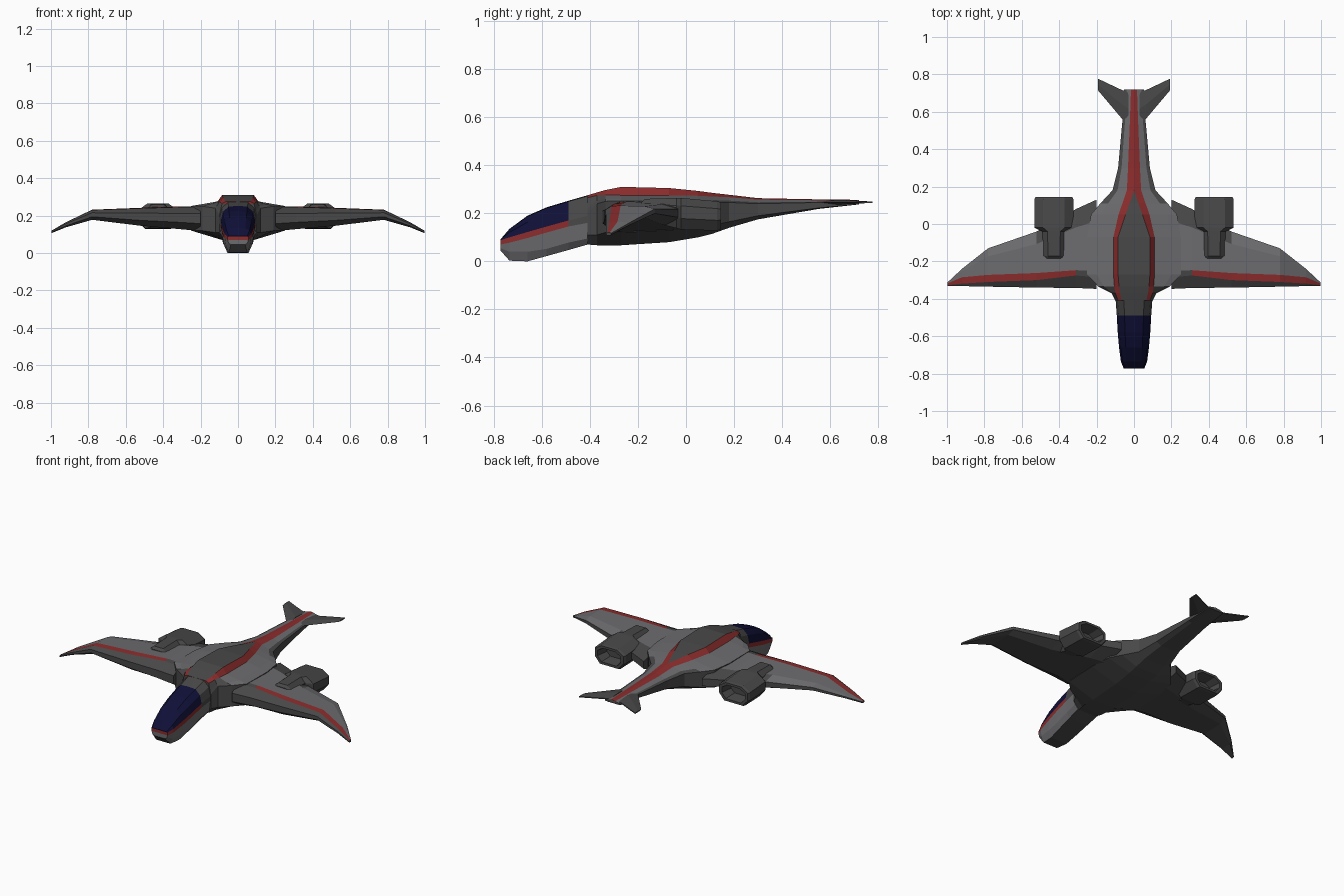
import bpy, bmesh


def material(name, rgb):
    m = bpy.data.materials.new(name)
    m.diffuse_color = (*rgb, 1)
    return m


DARK, GREY, RED, NAVY = range(4)
MATERIALS = [
    material("dark_grey", (0.065, 0.065, 0.065)),
    material("panel_grey", (0.15, 0.15, 0.16)),
    material("stripe_red", (0.26, 0.025, 0.025)),
    material("canopy_navy", (0.005, 0.005, 0.04)),
]


def loft(name, sections, colour, ring):
    """Skin sections and their x-mirror. Rings are capped; open half
    profiles start and end on the centre line and are closed by mirroring."""
    bm = bmesh.new()
    if not ring:  # flatten copies of the end sections to close the ends
        flat = lambda s: [(0, y, z) for x, y, z in s]
        sections = [flat(sections[0])] + sections + [flat(sections[-1])]
    n = len(sections[0])
    for side in (1, -1):
        rows = [[bm.verts.new((side * x, y, z)) for x, y, z in s] for s in sections]
        for i in range(len(rows) - 1):
            for j in range(n if ring else n - 1):
                k = (j + 1) % n
                f = bm.faces.new((rows[i][j], rows[i][k], rows[i + 1][k], rows[i + 1][j]))
                f.material_index = colour(i if ring else min(max(i - 1, 0), len(rows) - 4), j)
        if ring:
            bm.faces.new(rows[0])
            bm.faces.new(rows[-1])
    bmesh.ops.remove_doubles(bm, verts=bm.verts, dist=0.0004)
    bmesh.ops.recalc_face_normals(bm, faces=bm.faces)
    mesh = bpy.data.meshes.new(name)
    for m in MATERIALS:
        mesh.materials.append(m)
    bm.to_mesh(mesh)
    bm.free()
    obj = bpy.data.objects.new(name, mesh)
    bpy.context.collection.objects.link(obj)
    return obj


# Nose with canopy: y, half width, z of top, canopy sill, stripe, lower side, bottom
nose = [
    (-0.772, 0.055, 0.092, 0.088, 0.070, 0.055, 0.045),
    (-0.735, 0.070, 0.135, 0.100, 0.078, 0.040, 0.003),
    (-0.66, 0.080, 0.190, 0.122, 0.097, 0.040, 0.000),
    (-0.58, 0.087, 0.225, 0.145, 0.120, 0.052, 0.022),
    (-0.49, 0.092, 0.252, 0.170, 0.145, 0.078, 0.047),
    (-0.41, 0.098, 0.275, 0.190, 0.160, 0.095, 0.070),
]


def nose_section(y, w, zt, zc, zr, zl, zb):
    return [(0, y, zt), (0.55 * w, y, zt - 0.003), (0.88 * w, y, zc + 0.6 * (zt - zc)),
            (w, y, zc), (w, y, zr), (0.92 * w, y, zl), (0.7 * w, y, zb), (0, y, zb)]


def nose_colour(row, col):
    front = [NAVY, NAVY, NAVY, RED, GREY, GREY, DARK]
    rear = [DARK, DARK, DARK, DARK, GREY, GREY, DARK]
    return (rear if row >= 4 else front)[col]


loft("nose_and_canopy", [nose_section(*r) for r in nose], nose_colour, False)

# Body and tail boom: y, stripe inner x, outer x, top z, stripe drop,
# shoulder x, shoulder z, lower side z, bottom z
body = [
    (-0.41, 0.065, 0.085, 0.275, 0.010, 0.100, 0.200, 0.110, 0.070),
    (-0.37, 0.075, 0.100, 0.287, 0.012, 0.120, 0.240, 0.110, 0.067),
    (-0.335, 0.080, 0.105, 0.297, 0.020, 0.190, 0.250, 0.120, 0.067),
    (-0.27, 0.085, 0.110, 0.310, 0.035, 0.250, 0.252, 0.120, 0.067),
    (-0.07, 0.085, 0.110, 0.305, 0.030, 0.250, 0.250, 0.130, 0.080),
    (0.05, 0.045, 0.083, 0.293, 0.020, 0.230, 0.248, 0.140, 0.100),
    (0.11, 0.024, 0.062, 0.285, 0.015, 0.180, 0.247, 0.150, 0.115),
    (0.18, 0.000, 0.038, 0.277, 0.010, 0.115, 0.245, 0.165, 0.140),
    (0.30, 0.000, 0.032, 0.263, 0.006, 0.085, 0.240, 0.190, 0.175),
    (0.55, 0.000, 0.022, 0.258, 0.004, 0.062, 0.245, 0.222, 0.218),
    (0.72, 0.000, 0.016, 0.256, 0.003, 0.052, 0.245, 0.238, 0.237),
]


def body_section(y, xa, xb, zt, drop, xs, zs, zl, zb):
    z2 = zt - drop
    return [(0, y, zt), (xa, y, zt), (xb, y, z2),
            (xb + 0.65 * (xs - xb), y, z2 + 0.65 * (zs - z2)),
            (xs, y, zs), (xs, y, zl), (min(0.075, 0.6 * xs), y, zb), (0, y, zb)]


def body_colour(row, col):
    if col == 1:
        return RED
    if col == 2:
        return GREY if row >= 2 else DARK
    if col == 3:
        return GREY if 2 <= row < 6 else DARK
    return DARK


loft("body_and_tail_boom", [body_section(*r) for r in body], body_colour, False)

# Wings: x, leading edge y, stripe front y, stripe rear y, trailing edge y, top z, bottom z
wing = [
    (0.20, -0.347, -0.285, -0.250, 0.130, 0.250, 0.118),
    (0.31, -0.342, -0.275, -0.247, 0.080, 0.249, 0.128),
    (0.52, -0.340, -0.300, -0.262, -0.040, 0.242, 0.146),
    (0.78, -0.335, -0.310, -0.272, -0.130, 0.232, 0.178),
    (0.92, -0.332, -0.319, -0.285, -0.240, 0.165, 0.138),
    (0.997, -0.332, -0.327, -0.318, -0.312, 0.120, 0.107),
]


def wing_section(x, le, s1, s2, te, zt, zb):
    t = zt - zb
    mid = s2 + 0.7 * (te - s2)
    return [(x, le, zb + 0.7 * t), (x, s1, zt - 0.03 * t), (x, s2, zt), (x, mid, zt - 0.05 * t),
            (x, te, zt - 0.25 * t), (x, te, zt - 0.6 * t), (x, mid, zb + 0.1 * t),
            (x, s1, zb), (x, le, zb + 0.3 * t)]


def wing_colour(row, col):
    if col == 1:
        return RED if row >= 1 else DARK
    if col == 2:
        return GREY
    if col == 3:
        return GREY if row >= 2 else DARK
    return DARK


loft("wings", [wing_section(*r) for r in wing], wing_colour, True)

# Engine nacelles with recessed nozzles: y, half width, bottom z, top z
engine = [
    (-0.185, 0.055, 0.190, 0.246),
    (-0.17, 0.058, 0.170, 0.260),
    (-0.04, 0.062, 0.138, 0.264),
    (-0.02, 0.105, 0.132, 0.264),
    (0.13, 0.105, 0.128, 0.250),
    (0.145, 0.098, 0.132, 0.246),
    (0.145, 0.080, 0.146, 0.232),
    (0.07, 0.068, 0.155, 0.222),
]


def engine_section(y, w, z0, z1):
    h = z1 - z0
    half = [(0.55 * w, z1), (w, z1 - 0.25 * h), (w, z0 + 0.35 * h), (0.65 * w, z0)]
    loop = half + [(-x, z) for x, z in reversed(half)]
    return [(0.428 + x, y, z) for x, z in loop]


loft("engine_nacelles", [engine_section(*r) for r in engine], lambda r, c: DARK, True)

# Swept tail fins: x, front y, rear y, half thickness
fins = [(0.03, 0.53, 0.705, 0.010), (0.062, 0.56, 0.715, 0.010), (0.193, 0.715, 0.777, 0.004)]
loft("tail_fins",
     [[(x, a, 0.246), (x, (a + b) / 2, 0.246 + t), (x, b, 0.249), (x, b, 0.243),
       (x, (a + b) / 2, 0.246 - t)] for x, a, b, t in fins],
     lambda r, c: DARK, True)
